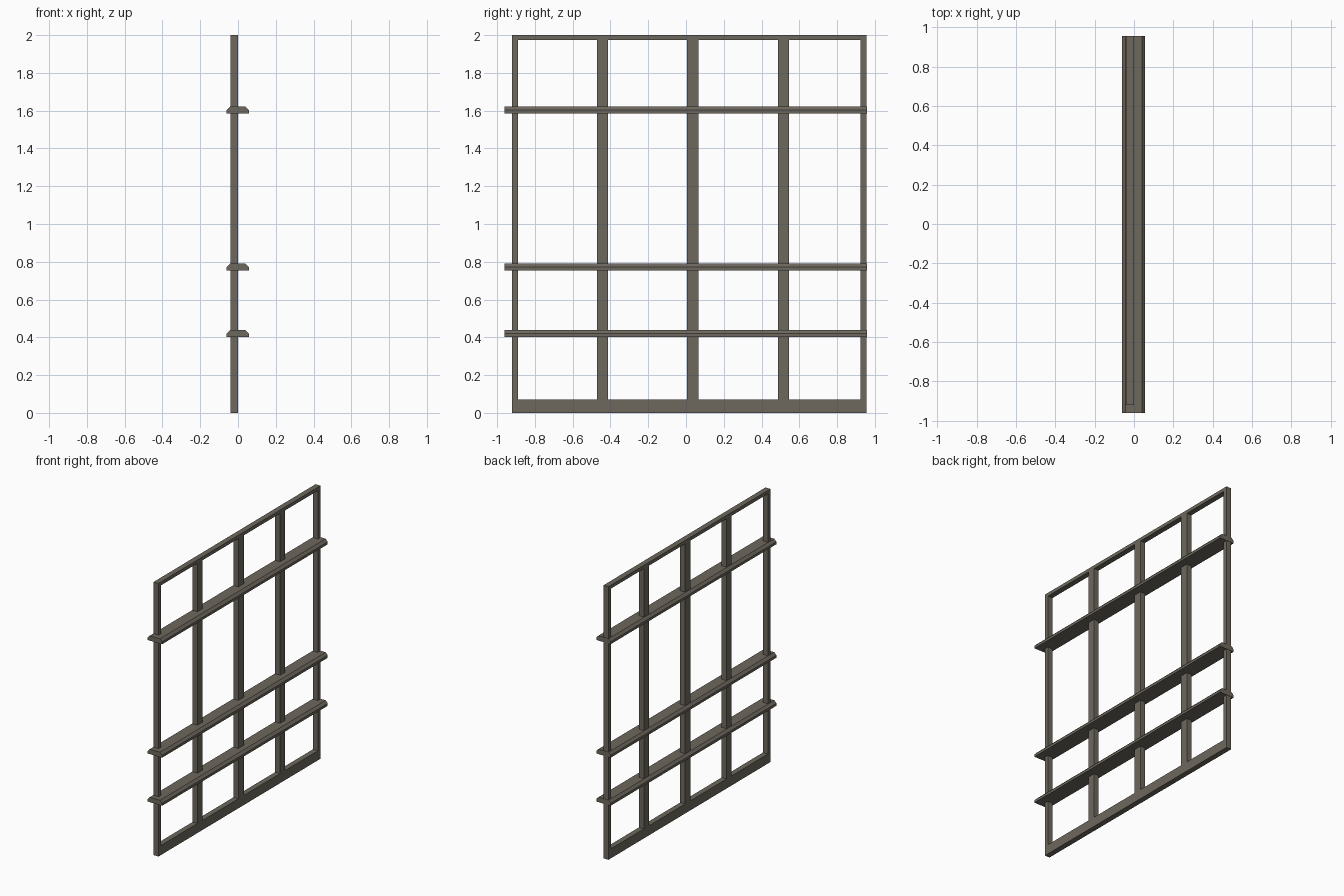
import bpy, bmesh

if "Cube" in bpy.data.objects:
    bpy.data.objects.remove(bpy.data.objects["Cube"])

mat = bpy.data.materials.new("weathered grey brown")
mat.diffuse_color = (0.155, 0.14, 0.112, 1)
mat.use_nodes = True
mat.node_tree.nodes["Principled BSDF"].inputs["Base Color"].default_value = mat.diffuse_color


def prism(name, profile, y0, y1):
    """Extrude an x/z profile along y."""
    bm = bmesh.new()
    a = [bm.verts.new((x, y0, z)) for x, z in profile]
    b = [bm.verts.new((x, y1, z)) for x, z in profile]
    bm.faces.new(a)
    bm.faces.new(b[::-1])
    n = len(profile)
    for i in range(n):
        j = (i + 1) % n
        bm.faces.new((a[i], b[i], b[j], a[j]))
    bmesh.ops.recalc_face_normals(bm, faces=bm.faces)
    me = bpy.data.meshes.new(name)
    bm.to_mesh(me)
    bm.free()
    me.materials.append(mat)
    ob = bpy.data.objects.new(name, me)
    bpy.context.collection.objects.link(ob)
    return ob


def bar(name, y0, y1, z0, z1):
    """Square-edged frame member with the common frame depth."""
    x0, x1 = -0.04, 0.0
    return prism(name, [(x0, z0), (x1, z0), (x1, z1), (x0, z1)], y0, y1)


# Outer frame
bar("bottom_rail", -0.92, 0.955, 0.0, 0.07)
bar("top_rail", -0.92, 0.955, 1.975, 2.0)
bar("left_stile", -0.92, -0.89, 0.07, 1.975)
bar("right_stile", 0.925, 0.955, 0.07, 1.975)

# Inner uprights
for i, (y0, y1) in enumerate([(-0.47, -0.412), (0.005, 0.067), (0.487, 0.545)]):
    bar(f"upright_{i + 1}", y0, y1, 0.07, 1.975)

# Chamfered cross rails running through the frame
section = [(-0.06, 0.0), (-0.06, 0.018), (-0.043, 0.036),
           (0.04, 0.036), (0.057, 0.018), (0.057, 0.0)]
for i, z in enumerate([0.402, 0.754, 1.585]):
    prism(f"cross_rail_{i + 1}", [(x, z + dz) for x, dz in section], -0.96, 0.957)
